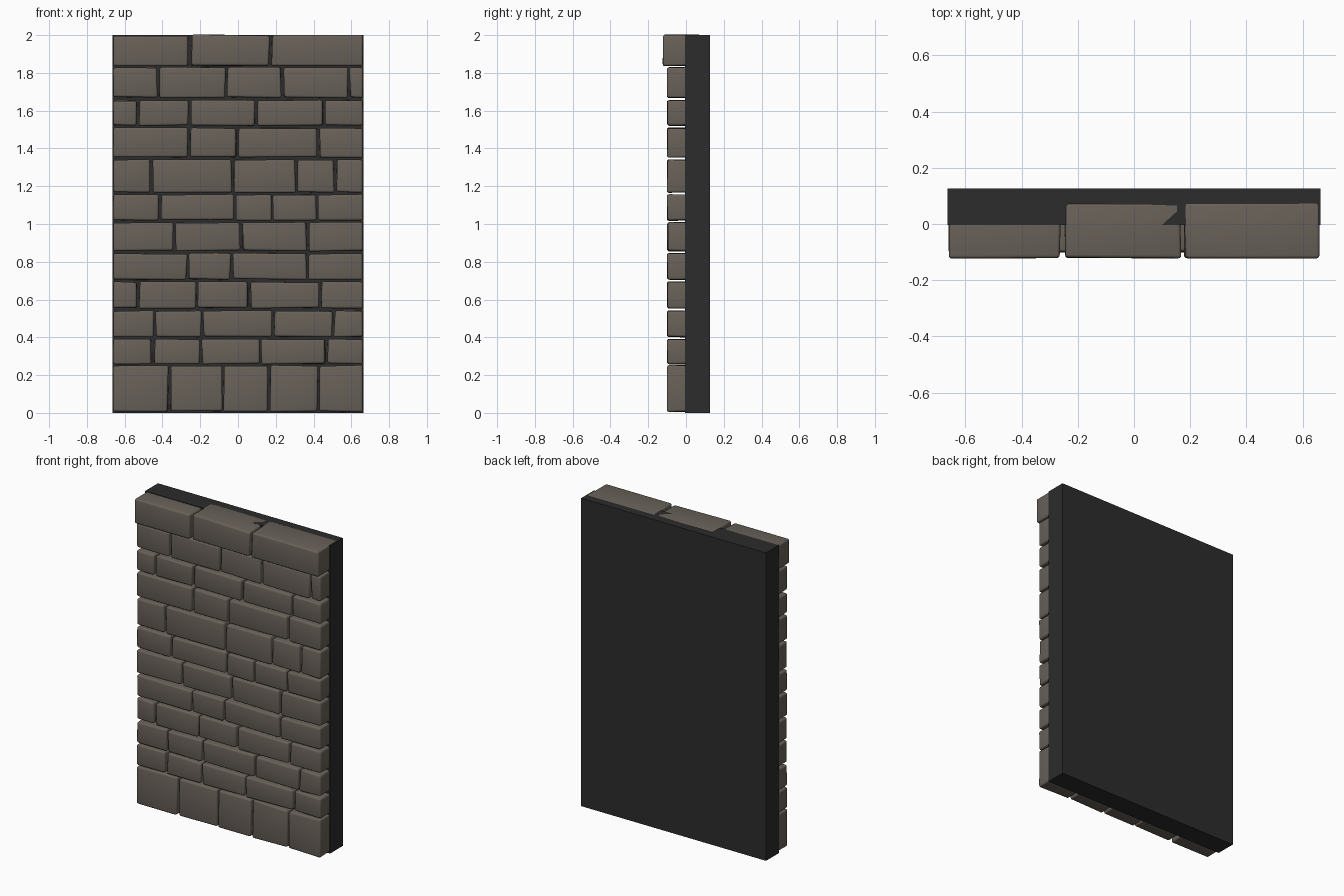
import bpy, bmesh, random

if "Cube" in bpy.data.objects:
    bpy.data.objects.remove(bpy.data.objects["Cube"])

random.seed(4)


def material(name, rgb):
    m = bpy.data.materials.new(name)
    m.diffuse_color = (*rgb, 1)
    m.use_nodes = True
    m.node_tree.nodes["Principled BSDF"].inputs["Base Color"].default_value = m.diffuse_color
    return m


stone = material("warm grey stone", (0.14, 0.12, 0.10))
mortar = material("dark mortar", (0.025, 0.025, 0.025))

# Courses: bottom z, top z, centres of the vertical joints
W = 0.66
courses = [
    (0.008, 0.250, [-0.365, -0.080, 0.165, 0.427]),
    (0.260, 0.390, [-0.450, -0.198, 0.118, 0.470]),
    (0.402, 0.540, [-0.442, -0.190, 0.185, 0.503]),
    (0.555, 0.693, [-0.530, -0.217, 0.058, 0.434]),
    (0.707, 0.843, [-0.265, -0.032, 0.370]),
    (0.858, 1.007, [-0.335, 0.019, 0.370]),
    (1.020, 1.155, [-0.413, -0.016, 0.180, 0.418]),
    (1.168, 1.340, [-0.458, -0.029, 0.312, 0.516]),
    (1.353, 1.508, [-0.259, -0.003, 0.424]),
    (1.522, 1.654, [-0.530, -0.259, 0.098, 0.455]),
    (1.670, 1.828, [-0.423, -0.063, 0.235, 0.585]),
    (1.838, 1.997, [-0.255, 0.173]),
]


def finish(bm, name, mat):
    mesh = bpy.data.meshes.new(name)
    bm.to_mesh(mesh)
    bm.free()
    ob = bpy.data.objects.new(name, mesh)
    bpy.context.collection.objects.link(ob)
    mesh.materials.append(mat)
    return ob


def block(bm, x0, x1, y0, y1, z0, z1, jitter=0.0, outer=(False, False)):
    """Box with slightly uneven corners; wall ends stay straight."""
    r = lambda k=1.0: random.uniform(-jitter, jitter) * k
    verts = bmesh.ops.create_cube(bm, size=1)["verts"]
    for v in verts:
        left, front, low = v.co.x < 0, v.co.y < 0, v.co.z < 0
        kx = 0.3 if outer[0 if left else 1] else 1
        v.co = ((x0 if left else x1) + r(kx),
                (y0 if front else y1) + r(0.6),
                (z0 if low else z1) + r(0.7))
    return verts


# Stone blocks, one object per course
for i, (z0, z1, joints) in enumerate(courses):
    top = i == len(courses) - 1
    edges = [-W] + joints + [W]
    bm = bmesh.new()
    for j in range(len(edges) - 1):
        first, last = j == 0, j == len(edges) - 2
        a = edges[j] + (0 if first else 0.007)
        b = edges[j + 1] - (0 if last else 0.007)
        vs = block(bm, a, b, -0.122 if top else -0.099, 0.075,
                   z0, z1, 0.005, (first, last))
        if top:
            # coping stones poke just through the slab top, the middle one tilts
            for v in vs:
                if v.co.z > 1.9:
                    v.co.z = (1.996, 2.0035 if v.co.x < 0 else 1.996, 2.001)[j]
                    if j == 1 and v.co.x > 0 and v.co.y > 0:
                        v.co.z = 2.0
    ob = finish(bm, f"stone_course_{i + 1}", stone)
    mod = ob.modifiers.new("worn edges", "BEVEL")
    mod.width = 0.011
    mod.segments = 3
    mod.limit_method = 'NONE'
    for p in ob.data.polygons:
        p.use_smooth = True

# Backing slab
bm = bmesh.new()
block(bm, -0.664, 0.664, -0.004, 0.127, 0.0, 1.9995)
finish(bm, "backing_slab", mortar)
